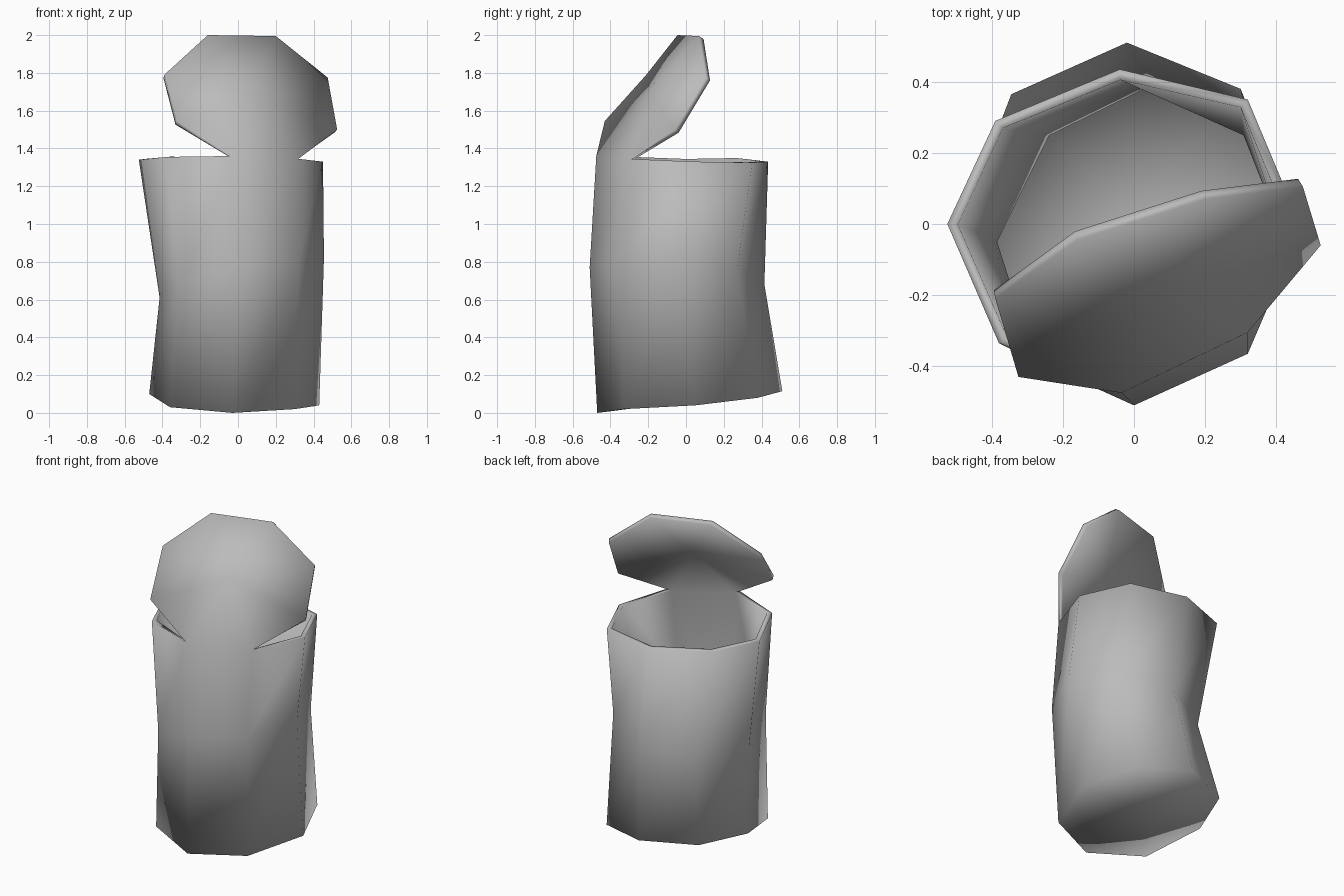
import bpy
import bmesh
from mathutils import Vector

start_cube = bpy.data.objects.get("Cube")
if start_cube:
    bpy.data.objects.remove(start_cube, do_unlink=True)

# Single bare metal colour
metal = bpy.data.materials.new("dull grey metal")
metal.use_nodes = True
grey = (0.5, 0.5, 0.5, 1)
metal.diffuse_color = grey
metal.node_tree.nodes["Principled BSDF"].inputs["Base Color"].default_value = grey

# Dented eight-sided sections, counter-clockwise from the front corner
bottom_section = [(-.03, -.47, 0), (.3, -.33, .02), (.43, .05, .04), (.3, .38, .08),
                  (-.02, .51, .115), (-.345, .365, .115), (-.47, .04, .1), (-.36, -.32, .03)]
dented_section = [(0, -.51, .77), (.32, -.365, .8), (.455, -.05, .82), (.33, .27, .75),
                  (.04, .415, .68), (-.26, .27, .62), (-.415, -.05, .61), (-.31, -.37, .68)]
rim_section = [(-.035, -.475, 1.36), (.32, -.305, 1.345), (.45, .04, 1.33), (.32, .35, 1.325),
               (-.04, .435, 1.33), (-.39, .29, 1.345), (-.525, 0, 1.34), (-.38, -.335, 1.355)]
# Free edge of the lid, from the right end of the hinge round to the left end
lid_edge = [(.525, -.06, 1.5), (.475, .105, 1.775), (.2, .07, 1.995),
            (-.16, -.045, 2), (-.39, -.21, 1.79), (-.325, -.43, 1.545)]

bm = bmesh.new()


def add_points(points):
    return [bm.verts.new(p) for p in points]


def bridge(lower, upper):
    """Join two closed sections with a band of quads."""
    count = len(lower)
    for i in range(count):
        j = (i + 1) % count
        bm.faces.new((lower[i], lower[j], upper[j], upper[i]))


def fan(loop, centre=None):
    """Fill a closed loop with triangles around a centre point."""
    if centre is None:
        centre = sum((v.co for v in loop), Vector()) / len(loop)
    hub = bm.verts.new(centre)
    for a, b in zip(loop, loop[1:] + loop[:1]):
        bm.faces.new((hub, a, b))


# Walls and floor
base, waist, rim = [add_points(s) for s in (bottom_section, dented_section, rim_section)]
bridge(base, waist)
bridge(waist, rim)
fan(base[::-1])

# Peeled-back lid, hinged on the front edge of the rim and bulging outward
fan(rim[:2] + add_points(lid_edge), (.08, -.19, 1.7))

for face in bm.faces:
    face.smooth = True
mesh = bpy.data.meshes.new("open_tin")
bm.to_mesh(mesh)
bm.free()
mesh.materials.append(metal)

tin = bpy.data.objects.new("open_tin", mesh)
bpy.context.collection.objects.link(tin)

# Sheet thickness, grown inward so the outside keeps its shape
sheet = tin.modifiers.new("sheet_thickness", 'SOLIDIFY')
sheet.thickness = 0.03
sheet.offset = -1
